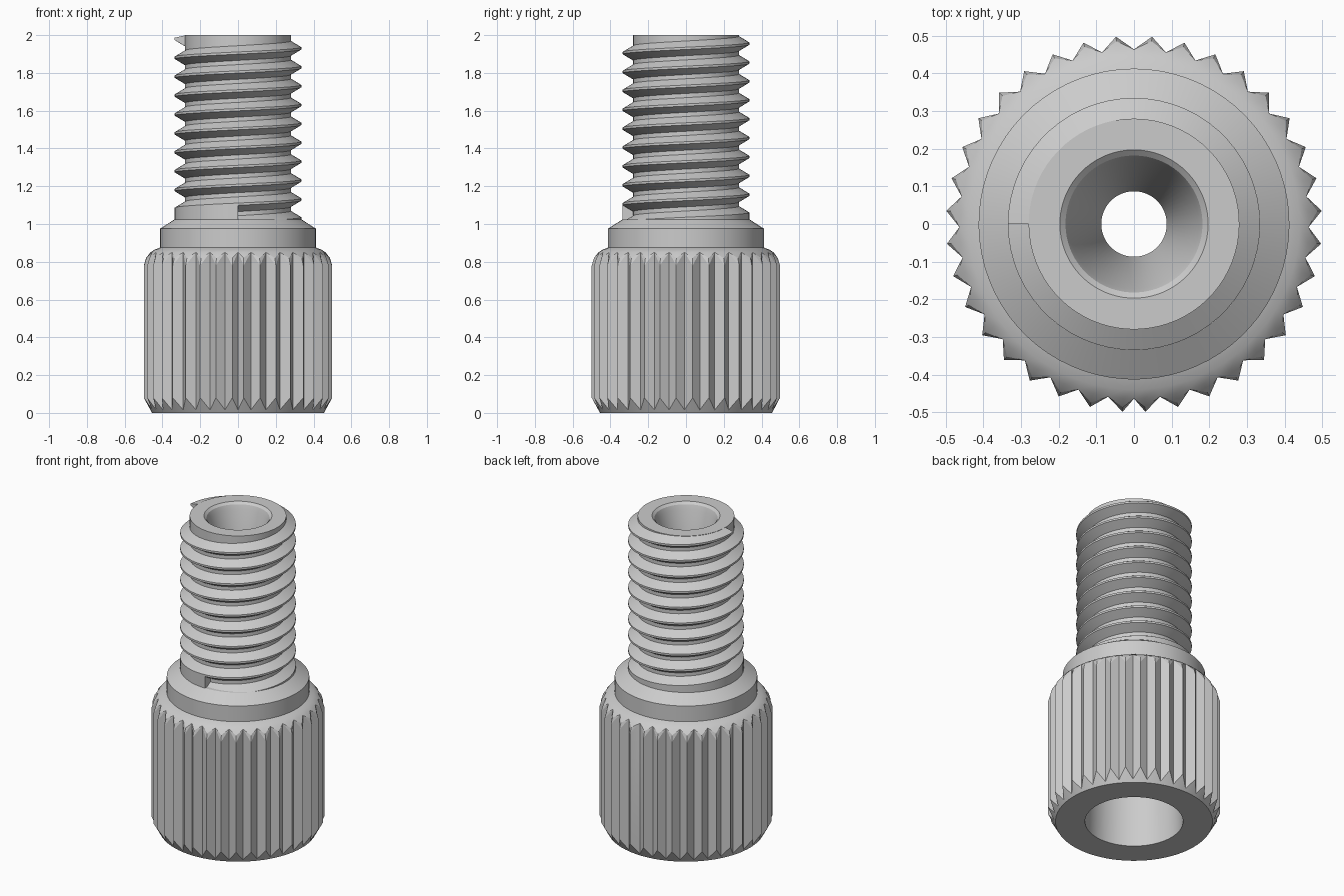
import bpy, bmesh
from math import cos, sin, radians, pi

if "Cube" in bpy.data.objects:
    bpy.data.objects.remove(bpy.data.objects["Cube"])


def finish(bm, name):
    bmesh.ops.remove_doubles(bm, verts=bm.verts, dist=1e-5)
    bmesh.ops.recalc_face_normals(bm, faces=bm.faces)
    mesh = bpy.data.meshes.new(name)
    bm.to_mesh(mesh)
    bm.free()
    obj = bpy.data.objects.new(name, mesh)
    bpy.context.collection.objects.link(obj)
    bpy.ops.object.select_all(action='DESELECT')
    obj.select_set(True)
    bpy.context.view_layer.objects.active = obj
    bpy.ops.object.shade_smooth_by_angle(angle=radians(25))
    return obj


def polar(a, r, z):
    return (r * cos(a), r * sin(a), z)


def skin(bm, sections, closed):
    """Join equal, closed cross-sections; cap the ends of an open sweep."""
    rows = [[bm.verts.new(p) for p in s] for s in sections]
    n, m = len(rows), len(rows[0])
    for i in range(n if closed else n - 1):
        a, b = rows[i], rows[(i + 1) % n]
        for j in range(m):
            k = (j + 1) % m
            bm.faces.new((a[j], a[k], b[k], b[j]))
    if not closed:
        bm.faces.new(rows[0])
        bm.faces.new(rows[-1])


# Knurled head, collar, shank core and through bore: one turned profile,
# with alternate columns following tooth tips and tooth valleys
head_tip = [(.455, 0), (.5, .08), (.5, .78), (.488, .82), (.464, .85)]
head_valley = [(.455, 0), (.464, .016), (.464, .85), (.464, .85), (.464, .85)]
outer = [(.44, .865), (.413, .875), (.413, .975), (.335, 1.025),
         (.28, 1.025), (.28, 2)]
bore = [(.197, 2), (.182, 1.987), (.172, 1.96), (.087, 1.6),
        (.087, 1.1), (.27, .8), (.284, 0)]

tips = [84.5 - 10.06 * i for i in range(18)]
tips += [180 - t for t in reversed(tips)]
tips = [t if t > -90 else t + 360 for t in tips]
tips = sorted(t % 360 for t in tips)
columns = []
for i, t in enumerate(tips):
    nxt = tips[(i + 1) % len(tips)] + (360 if i == len(tips) - 1 else 0)
    for angle, head in ((t, head_tip), ((t + nxt) / 2, head_valley)):
        columns.append([polar(radians(angle), r, z)
                        for r, z in head + outer + bore])
bm = bmesh.new()
skin(bm, columns, True)
finish(bm, "knurled_body")

# Screw thread: helical ridge, whose first turn is filled down to form the neck
PITCH, ROOT, CREST = .1, .275, .335


def ridge(name, start, end, filled):
    steps = round((end - start) / 6)
    sections = []
    for i in range(steps + 1):
        a = radians(start + (end - start) * i / steps)
        c = 1.03 + PITCH * a / (2 * pi)
        if filled:
            low = [(ROOT, 1.0), (CREST, 1.0)]
            low[1] = (CREST, min(1.02, c - .006))
        else:
            low = [(ROOT, c - .042), (CREST, c - .006)]
        pts = low + [(CREST, c + .006), (ROOT, c + .042)]
        sections.append([polar(a, r, min(z, 2)) for r, z in pts])
    bm = bmesh.new()
    skin(bm, sections, False)
    finish(bm, name)


ridge("thread_neck", -90, 270, True)
ridge("thread", 270, 180 + 360 * 9, False)
